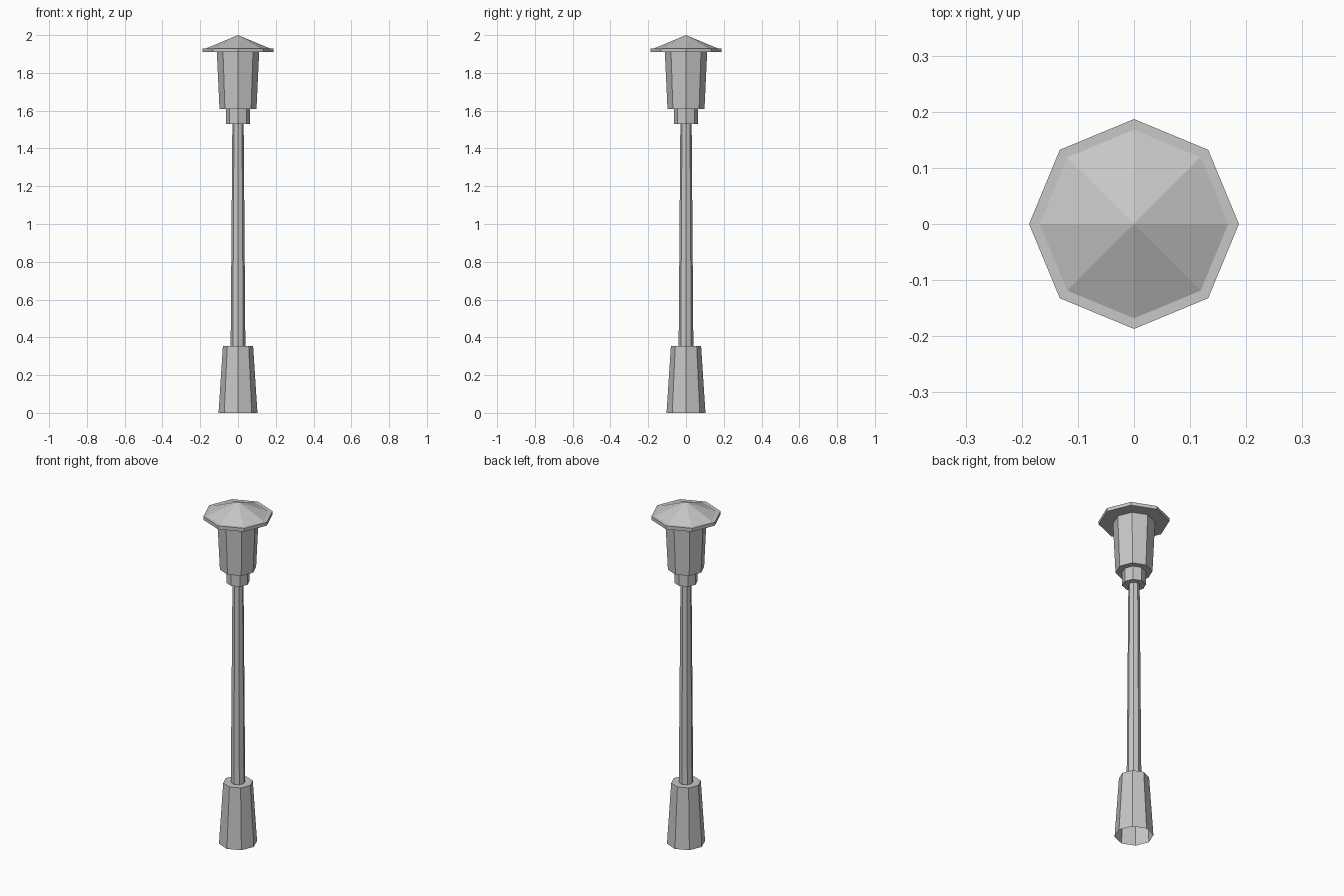
import bpy, bmesh, math

cube = bpy.data.objects.get("Cube")
if cube:
    bpy.data.objects.remove(cube, do_unlink=True)

SIDES = 8

grey = bpy.data.materials.new("grey_metal")
grey.use_nodes = True
colour = (0.57, 0.57, 0.57, 1)
grey.diffuse_color = colour
grey.node_tree.nodes["Principled BSDF"].inputs["Base Color"].default_value = colour


def turned(name, profile):
    """Sweep (radius, height) points into an eight-sided part; radius 0 closes an end."""
    bm = bmesh.new()
    rings = []
    for r, z in profile:
        if r == 0:
            rings.append([bm.verts.new((0, 0, z))] * SIDES)
        else:
            angles = [math.tau * i / SIDES for i in range(SIDES)]
            rings.append([bm.verts.new((r * math.cos(a), r * math.sin(a), z)) for a in angles])
    for low, high in zip(rings, rings[1:]):
        for i in range(SIDES):
            j = (i + 1) % SIDES
            corners = dict.fromkeys((low[i], low[j], high[j], high[i]))
            bm.faces.new(list(corners))
    mesh = bpy.data.meshes.new(name)
    bm.to_mesh(mesh)
    bm.free()
    mesh.materials.append(grey)
    obj = bpy.data.objects.new(name, mesh)
    bpy.context.collection.objects.link(obj)
    return obj


# Hollow base, open underneath
turned("base", [(0.103, 0), (0.08, 0.355), (0, 0.355)])
# Slim tapering pole
turned("pole", [(0.039, 0.355), (0.03, 1.53)])
# Collar under the lantern
turned("collar", [(0, 1.53), (0.063, 1.53), (0.063, 1.61)])
# Lantern body, wider at the top
turned("lantern", [(0, 1.61), (0.098, 1.61), (0.112, 1.91)])
# Overhanging roof with a flat rim
turned("roof", [(0, 1.91), (0.187, 1.91), (0.187, 1.93), (0.168, 1.93), (0, 2.0)])
